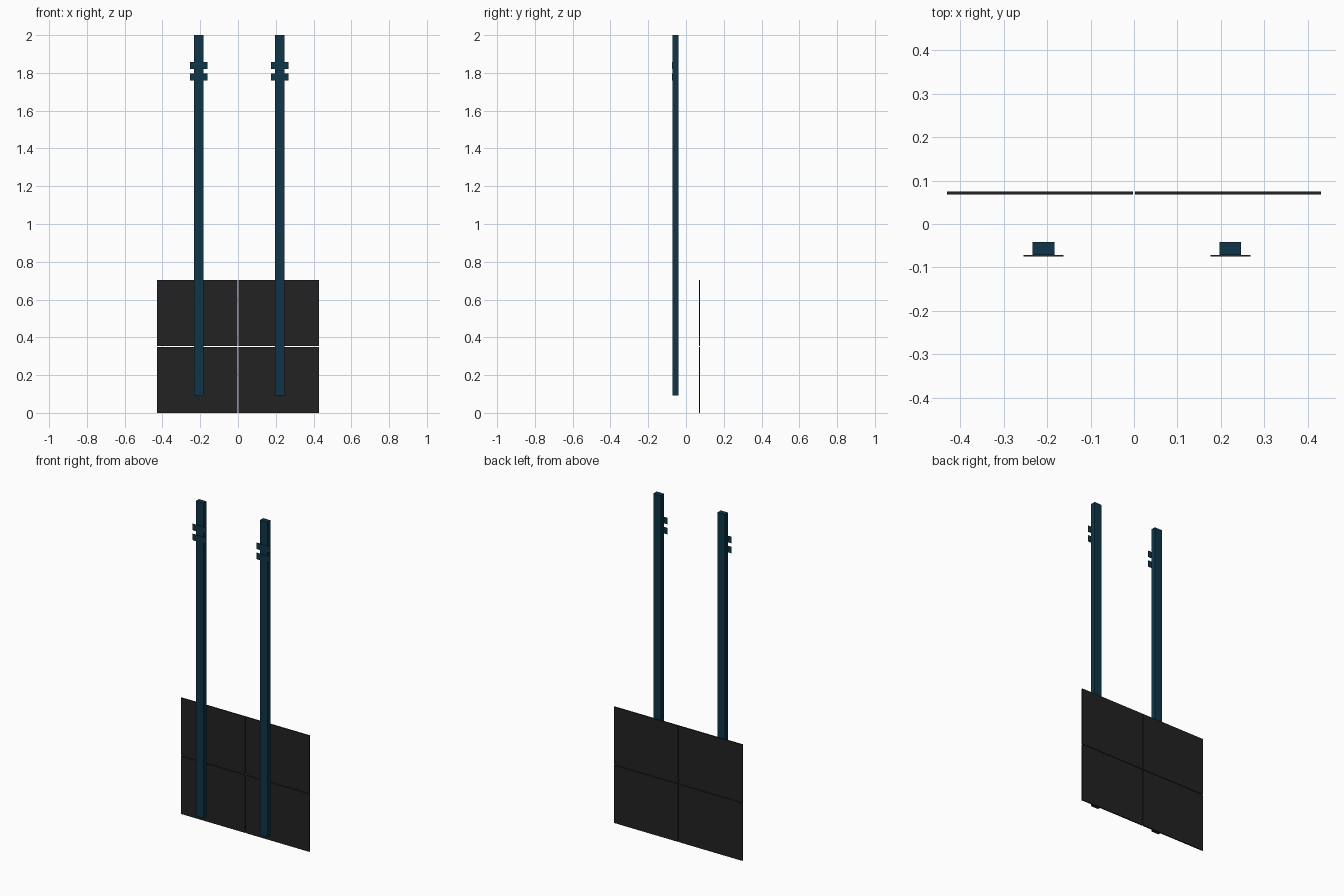
import bpy
import bmesh
from mathutils import Vector

if "Cube" in bpy.data.objects:
    bpy.data.objects.remove(bpy.data.objects["Cube"])


def material(name, rgb):
    m = bpy.data.materials.new(name)
    m.diffuse_color = (*rgb, 1)
    m.use_nodes = True
    m.node_tree.nodes["Principled BSDF"].inputs["Base Color"].default_value = m.diffuse_color
    return m


TEAL = material("dark teal paint", (0.0045, 0.036, 0.066))
BLACK = material("charcoal panel", (0.016, 0.016, 0.016))


def box(name, lo, hi, mat):
    """Axis-aligned box between two corners."""
    lo, hi = Vector(lo), Vector(hi)
    bm = bmesh.new()
    bmesh.ops.create_cube(bm, size=1)
    bmesh.ops.scale(bm, vec=hi - lo, verts=bm.verts)
    bmesh.ops.translate(bm, vec=(lo + hi) / 2, verts=bm.verts)
    mesh = bpy.data.meshes.new(name)
    bm.to_mesh(mesh)
    bm.free()
    mesh.materials.append(mat)
    ob = bpy.data.objects.new(name, mesh)
    bpy.context.collection.objects.link(ob)
    return ob


# Four thin back panels with narrow gaps between them
for side, x0, x1 in (("left", -0.43, -0.002), ("right", 0.002, 0.43)):
    for level, z0, z1 in (("lower", 0.0, 0.35), ("upper", 0.353, 0.703)):
        box(f"{level}_{side}_panel", (x0, 0.068, z0), (x1, 0.075, z1), BLACK)

# Two upright rails, each with two thin clip plates on the front
for side, cx in (("left", -0.208), ("right", 0.2215)):
    box(f"{side}_rail", (cx - 0.025, -0.071, 0.093), (cx + 0.025, -0.041, 2.0), TEAL)
    for level, z0 in (("lower", 1.759), ("upper", 1.82)):
        box(f"{side}_{level}_clip", (cx - 0.046, -0.0745, z0),
            (cx + 0.046, -0.071, z0 + 0.038), TEAL)
